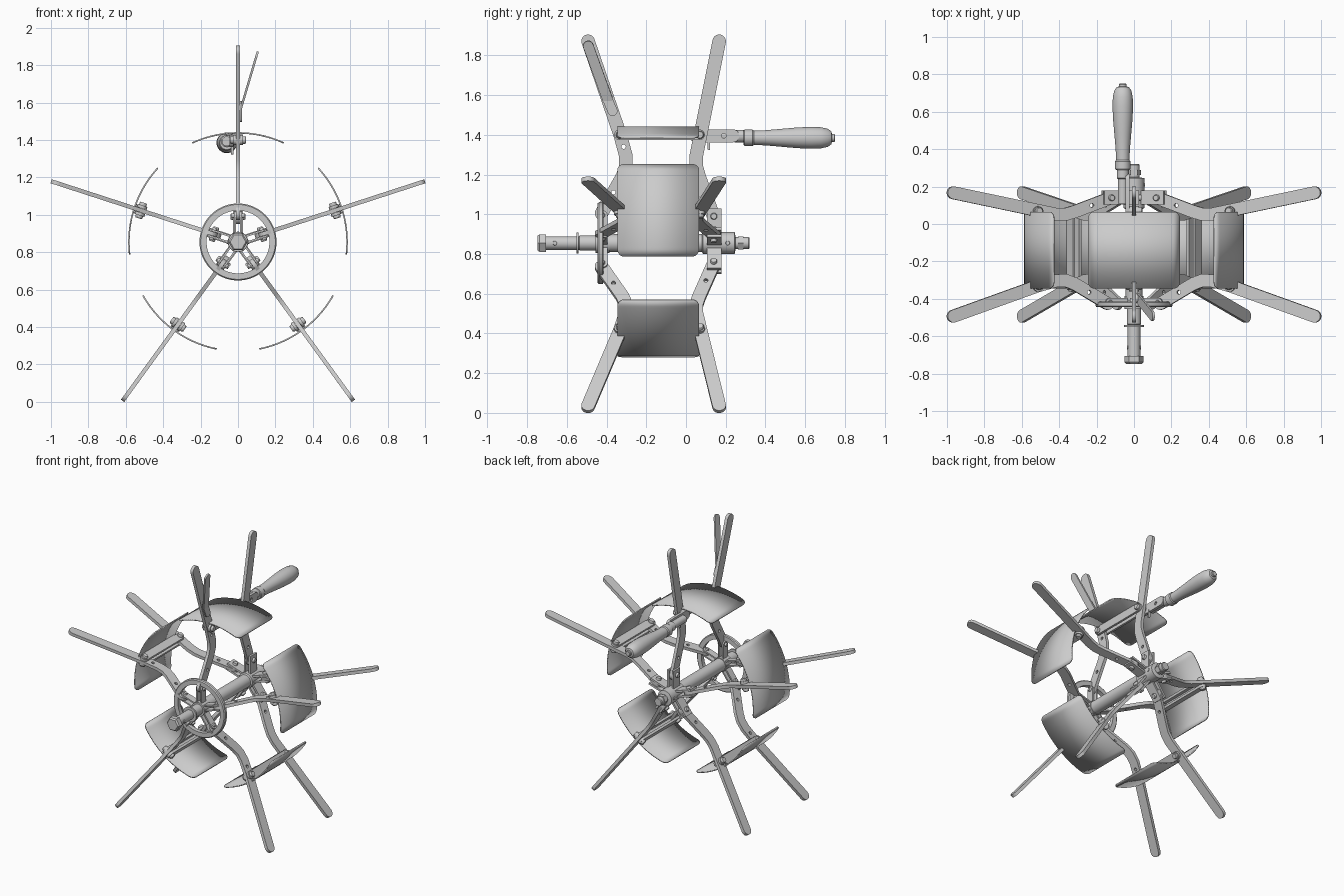
import bpy, bmesh
from math import pi, sin, cos, radians, atan2
from mathutils import Matrix, Vector

if "Cube" in bpy.data.objects:
    bpy.data.objects.remove(bpy.data.objects["Cube"])

HUB = Matrix.Translation((0, 0, 0.855))
# sheet drawing (y, radius) -> local frame with z radial, x tangential
SHEET = Matrix(((0, 0, 1, 0), (1, 0, 0, 0), (0, 1, 0, 0), (0, 0, 0, 1)))


def add(name, bm, mat):
    bmesh.ops.remove_doubles(bm, verts=bm.verts, dist=1e-5)
    bmesh.ops.recalc_face_normals(bm, faces=bm.faces)
    me = bpy.data.meshes.new(name)
    bm.to_mesh(me)
    bm.free()
    me.shade_smooth()
    me.set_sharp_from_angle(angle=radians(30))
    ob = bpy.data.objects.new(name, me)
    bpy.context.collection.objects.link(ob)
    ob.matrix_world = mat
    return ob


def lathe(name, prof, mat, n=32, closed=False):
    """Revolve (y, radius) points about the y axis."""
    bm = bmesh.new()
    rings = [[bm.verts.new((r * cos(2*pi*i/n), y, r * sin(2*pi*i/n))) for i in range(n)]
             for y, r in prof]
    pairs = list(zip(rings, rings[1:])) + ([(rings[-1], rings[0])] if closed else [])
    for a, b in pairs:
        for i in range(n):
            bm.faces.new((a[i], a[(i+1) % n], b[(i+1) % n], b[i]))
    if not closed:
        bm.faces.new(rings[0])
        bm.faces.new(rings[-1])
    return add(name, bm, mat)


def sheet(name, outline, holes, x, thick, mat):
    """Flat part with round holes, cut from sheet of the given thickness."""
    cu = bpy.data.curves.new(name, 'CURVE')
    cu.dimensions, cu.fill_mode, cu.extrude = '2D', 'BOTH', thick / 2
    loops = [outline]
    for hy, hr, rad in holes:
        loops.append([(hy + rad*cos(pi*i/6), hr + rad*sin(pi*i/6)) for i in range(12)])
    for pts in loops:
        sp = cu.splines.new('POLY')
        sp.points.add(len(pts) - 1)
        for p, q in zip(sp.points, pts):
            p.co = (q[0], q[1], 0, 1)
        sp.use_cyclic_u = True
    tmp = bpy.data.objects.new(name + "_tmp", cu)
    bpy.context.collection.objects.link(tmp)
    me = bpy.data.meshes.new_from_object(tmp.evaluated_get(bpy.context.evaluated_depsgraph_get()))
    bm = bmesh.new()
    bm.from_mesh(me)
    bpy.data.objects.remove(tmp)
    bpy.data.curves.remove(cu)
    bpy.data.meshes.remove(me)
    bm.transform(Matrix.Translation((x, 0, 0)) @ SHEET)
    return add(name, bm, mat)


def strip(path, w):
    """Outline of a round-ended strip with half width w following a path."""
    P = [Vector(p) for p in path]
    left, right = [], []
    for i, p in enumerate(P):
        a = (p - P[i-1]).normalized() if i else (P[1] - p).normalized()
        b = (P[i+1] - p).normalized() if i < len(P) - 1 else a
        t = (a + b).normalized()
        off = Vector((-t.y, t.x)) * (w / max(t.dot(a), 0.5))
        if 0 < i < len(P) - 1:
            left.append(p + off)
            right.append(p - off)

    def cap(p, d):
        a0 = atan2(d.y, d.x)
        return [p + w * Vector((cos(a0 + s), sin(a0 + s))) for s in
                [-pi/2 + pi*k/10 for k in range(11)]]
    return cap(P[-1], P[-1] - P[-2]) + left[::-1] + cap(P[0], P[0] - P[1]) + right


def bolt(name, y, r, half, rad, mat, n=20):
    """Pin lying along the tangential direction."""
    m = mat @ Matrix.Translation((0, y, r)) @ Matrix.Rotation(pi/2, 4, 'Z')
    lathe(name, [(-half, rad*0.8), (-half + 0.006, rad), (half - 0.006, rad), (half, rad*0.8)], m, n)


def plate(mat):
    """Curved rim plate with rounded corners."""
    bm = bmesh.new()
    R, half, c, n = 0.583, radians(24.7), 0.035, 40
    prev = None
    for i in range(n + 1):
        a = -half * cos(pi * i / n)
        d = min(c, (half - abs(a)) * R)
        inset = c - (c*c - (c - d)**2) ** 0.5
        row = [bm.verts.new((R*sin(a), y, R*cos(a))) for y in (-0.345 + inset, 0.065 - inset)]
        if prev:
            bm.faces.new((prev[0], row[0], row[1], prev[1]))
        prev = row
    ob = add("rim_plate", bm, mat)
    mod = ob.modifiers.new("thickness", 'SOLIDIFY')
    mod.thickness, mod.offset = 0.008, 0


front_path = [(-0.425, 0.15), (-0.32, 0.335), (-0.302, 0.385), (-0.303, 0.44), (-0.33, 0.54), (-0.493, 1.016)]
rear_path = [(0.14, 0.13), (0.066, 0.335), (0.052, 0.385), (0.052, 0.44), (0.072, 0.54), (0.167, 1.016)]

# five repeated sectors: arms, cross bars, rim plates, hub ears and pins
for k in range(5):
    M = HUB @ Matrix.Rotation(2*pi*k/5, 4, 'Y')
    sheet("front_arm", strip(front_path, 0.034), [(-0.365, 0.255, 0.011), (-0.314, 0.485, 0.011)], 0, 0.022, M)
    sheet("rear_arm", strip(rear_path, 0.034), [(0.1, 0.24, 0.011)], 0, 0.022, M)
    for s in (-1, 1):
        sheet("cross_bar", strip([(-0.335, 0.545), (0.068, 0.545)], 0.027), [], s*0.02, 0.016, M)
        sheet("rear_hub_ear", [(0.105, 0.03), (0.178, 0.03), (0.178, 0.175), (0.105, 0.175)],
              [], s*0.019, 0.014, M)
        sheet("front_hub_ear", strip([(-0.42, 0.05), (-0.42, 0.14)], 0.025), [], s*0.017, 0.01, M)
    sheet("plate_mount", [(-0.32, 0.555), (0.045, 0.555), (0.045, 0.582), (-0.32, 0.582)], [], 0, 0.05, M)
    for y in (-0.333, 0.07):
        bolt("knee_bolt", y, 0.545, 0.044, 0.02, M)
    bolt("rear_hinge_pin", 0.14, 0.135, 0.04, 0.017, M)
    bolt("front_hinge_pin", -0.42, 0.14, 0.034, 0.013, M)
    plate(M)

# axle, hubs and collars
lathe("axle", [(-0.72, 0.034), (-0.54, 0.034), (-0.535, 0.038), (-0.4, 0.038), (-0.395, 0.045),
               (0.08, 0.045), (0.085, 0.055), (0.245, 0.055), (0.25, 0.03), (0.315, 0.03), (0.32, 0.026)], HUB)
lathe("front_washer", [(-0.552, 0.053), (-0.54, 0.053)], HUB)
lathe("front_hub", [(-0.455, 0.05), (-0.385, 0.05)], HUB)
lathe("axle_head", [(-0.748, 0.042), (-0.738, 0.051), (-0.705, 0.051)], HUB, 6)
lathe("rear_nut", [(0.262, 0.038), (0.29, 0.038)], HUB, 6)
bolt("axle_cross_pin", -0.66, 0, 0.037, 0.012, HUB)
bolt("rear_cross_pin", 0.21, 0, 0.058, 0.012, HUB)

# front ring
lathe("front_ring", [(-0.445, 0.168), (-0.445, 0.2), (-0.438, 0.206), (-0.42, 0.206),
                     (-0.415, 0.2), (-0.415, 0.168)], HUB, 64, True)

# crank lever and turned handle at the top
sheet("handle_lever", strip([(0.05, 0.54), (0.235, 0.54)], 0.033), [(0.19, 0.54, 0.012)], -0.035, 0.02, HUB)
sheet("lever_stop", strip([(0.115, 0.475), (0.115, 0.52)], 0.007), [], -0.03, 0.014, HUB)
lathe("handle_shank", [(0.11, 0.026), (0.24, 0.026), (0.245, 0.032), (0.29, 0.032), (0.295, 0.022), (0.35, 0.022)],
      Matrix.Translation((-0.06, 0, 1.393)), 24)
lathe("handle_grip", [(0.29, 0.036), (0.295, 0.041), (0.335, 0.041), (0.342, 0.036), (0.40, 0.038),
                      (0.48, 0.045), (0.56, 0.052), (0.63, 0.055), (0.68, 0.053), (0.715, 0.045),
                      (0.732, 0.032), (0.735, 0.02), (0.747, 0.02), (0.75, 0.016)],
      Matrix.Translation((-0.06, 0, 1.385)))

# hinged blade beside the top front arm: fixed tab and tilted tip
sheet("blade_tab", strip([(-0.37, 0.665), (-0.398, 0.73)], 0.025), [], 0.016, 0.012, HUB)
tilt = Matrix.Translation((0.016, 0, 1.57)) @ Matrix.Rotation(radians(16.5), 4, 'Y')
sheet("blade_tip", strip([(-0.395, 0.01), (-0.492, 0.29)], 0.026), [], 0, 0.012, tilt)
